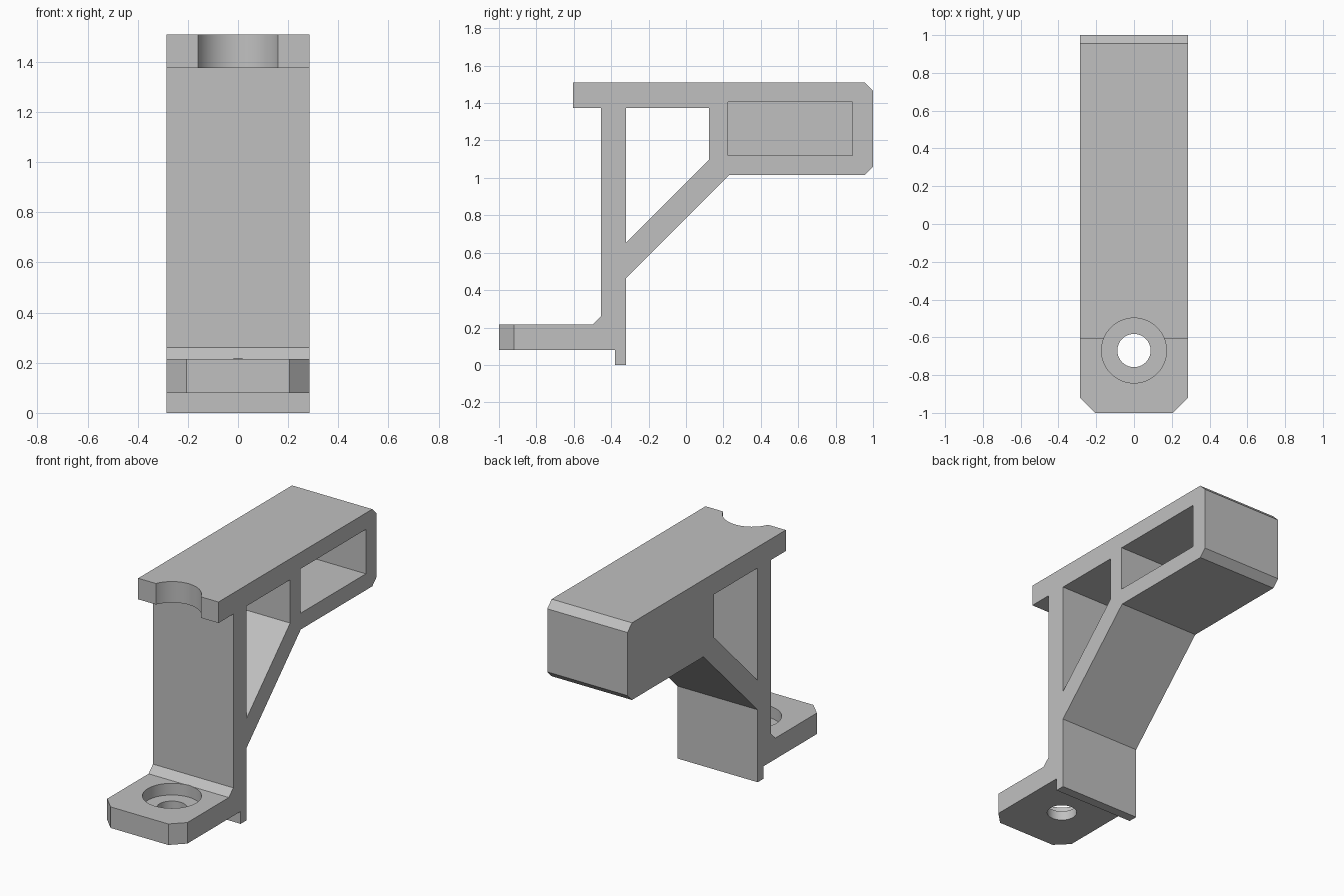
import bpy, bmesh
from math import radians

if "Cube" in bpy.data.objects:
    bpy.data.objects.remove(bpy.data.objects["Cube"], do_unlink=True)

HALF = 0.285      # half width of the bracket
BORE_Y = -0.67    # axis of the screw hole

# Single grey finish
grey = bpy.data.materials.new("plain_grey")
grey.use_nodes = True
grey.diffuse_color = (0.53, 0.53, 0.53, 1)
grey.node_tree.nodes["Principled BSDF"].inputs["Base Color"].default_value = grey.diffuse_color


def prism(name, points, start, depth):
    """Extrude a closed outline of 3D points along a depth vector."""
    bm = bmesh.new()
    face = bm.faces.new([bm.verts.new(p) for p in points])
    new = bmesh.ops.extrude_face_region(bm, geom=[face])["geom"]
    bmesh.ops.translate(bm, vec=depth, verts=[g for g in new if isinstance(g, bmesh.types.BMVert)])
    bmesh.ops.translate(bm, vec=start, verts=bm.verts)
    bmesh.ops.recalc_face_normals(bm, faces=bm.faces)
    mesh = bpy.data.meshes.new(name)
    bm.to_mesh(mesh)
    bm.free()
    mesh.materials.append(grey)
    obj = bpy.data.objects.new(name, mesh)
    bpy.context.collection.objects.link(obj)
    return obj


def side_prism(name, yz, x0, x1):
    return prism(name, [(0, y, z) for y, z in yz], (x0, 0, 0), (x1 - x0, 0, 0))


def bore(name, radius, z0, z1):
    bpy.ops.mesh.primitive_cylinder_add(vertices=64, radius=radius, depth=z1 - z0,
                                        location=(0, BORE_Y, (z0 + z1) / 2))
    obj = bpy.context.object
    obj.name = name
    obj.data.materials.append(grey)
    return obj


# Bracket body: foot, upright, diagonal strut and head in one side profile
bracket = side_prism("bracket", [
    (-1, 0.08), (-0.38, 0.08), (-0.38, 0), (-0.32, 0), (-0.32, 0.465),
    (0.23, 1.015), (0.955, 1.015), (1, 1.06), (1, 1.465), (0.955, 1.51),
    (-0.605, 1.51), (-0.605, 1.375), (-0.455, 1.375), (-0.455, 0.26),
    (-0.5, 0.215), (-1, 0.215)], -HALF, HALF)

cutters = [
    # Opening between upright and strut, right through
    side_prism("strut_opening", [(-0.32, 1.375), (0.122, 1.375), (0.122, 1.097), (-0.32, 0.655)],
               -0.4, 0.4),
    # Blind pocket in one side of the head
    side_prism("head_pocket", [(0.225, 1.12), (0.89, 1.12), (0.89, 1.405), (0.225, 1.405)],
               -HALF + 0.105, 0.4),
    # Screw hole, counterbore and tool clearance notch
    bore("screw_hole", 0.088, 0.0, 0.3),
    bore("counterbore", 0.172, 0.14, 0.4),
    bore("clearance_notch", 0.172, 1.2, 1.7),
]
# Chamfered foot corners
for side, label in ((1, "left"), (-1, "right")):
    corner = [(side * 0.105, -1.1, 0), (side * 0.385, -1.1, 0), (side * 0.385, -0.82, 0)]
    cutters.append(prism(label + "_corner_cut", corner, (0, 0, 0), (0, 0, 0.4)))

for cutter in cutters:
    cutter.hide_render = True
    mod = bracket.modifiers.new(cutter.name, "BOOLEAN")
    mod.operation = "DIFFERENCE"
    mod.solver = "EXACT"
    mod.object = cutter

# Bake the cuts and drop the cutters
bpy.ops.object.select_all(action="DESELECT")
bpy.context.view_layer.objects.active = bracket
bracket.select_set(True)
for mod in list(bracket.modifiers):
    bpy.ops.object.modifier_apply(modifier=mod.name)
for cutter in cutters:
    bpy.data.objects.remove(cutter, do_unlink=True)

bpy.ops.object.shade_smooth_by_angle(angle=radians(30))
